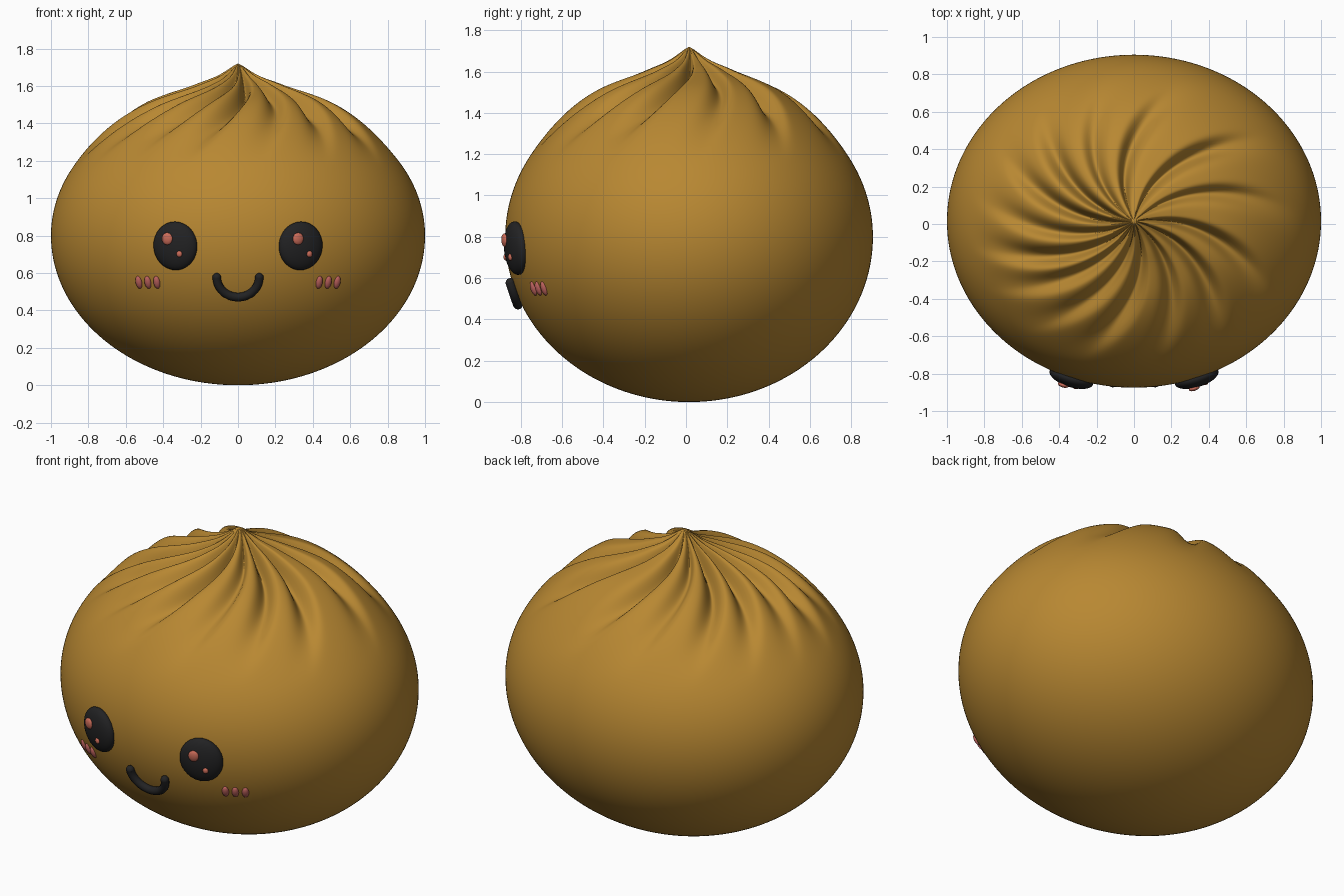
import bpy, bmesh, math
from mathutils import Vector, Matrix

if "Cube" in bpy.data.objects:
    bpy.data.objects.remove(bpy.data.objects["Cube"])


def material(name, rgb):
    m = bpy.data.materials.new(name)
    m.use_nodes = True
    m.diffuse_color = (*rgb, 1)
    m.node_tree.nodes["Principled BSDF"].inputs["Base Color"].default_value = (*rgb, 1)
    return m


DOUGH = material("golden dough", (0.48, 0.245, 0.032))
BLACK = material("soft black", (0.016, 0.016, 0.017))
SHINE = material("salmon shine", (0.6, 0.15, 0.1))
BLUSH = material("pink blush", (0.5, 0.12, 0.11))

RY, CY, MID = 0.89, 0.015, 0.8      # body depth, depth centre, widest height


def finish(bm, name, mat):
    me = bpy.data.meshes.new(name)
    bmesh.ops.recalc_face_normals(bm, faces=bm.faces)
    bm.to_mesh(me)
    bm.free()
    for p in me.polygons:
        p.use_smooth = True
    me.materials.append(mat)
    ob = bpy.data.objects.new(name, me)
    bpy.context.collection.objects.link(ob)
    return ob


def smooth(a, b, v):
    t = min(1, max(0, (v - a) / (b - a)))
    return t * t * (3 - 2 * t)


# Pleats: outer-end angle of each swirling groove
GROOVES = [77, 39, 7, -28, -54, -79, -106, -128, -149, -167, 172, 150, 128, 103]


def pleat(theta, r):
    amount = smooth(0.0, 0.22, r) * (1 - smooth(0.42, 0.9, r))
    if amount == 0:
        return 0
    total = 0
    for i, g in enumerate(GROOVES):
        centre = math.radians(g) + 0.85 * (0.78 - r)
        d = (theta - centre + math.pi) % math.tau - math.pi
        width = 0.065 if d > 0 else 0.13
        total += (1 + 0.25 * math.sin(i * 2.3)) * math.exp(-(d / width) ** 2)
    return amount * (0.035 - 0.085 * total)


# Body: round bun with a pinched, twisted top
def body_point(t, theta):
    r, up = math.cos(t), math.sin(t)
    if t < 0:
        rad, z = r, MID + MID * up
    else:
        d = pleat(theta, r)
        rad = r * (1 + d)
        z = MID + 0.78 * up + d * up + 0.14 * math.exp(-(r / 0.13) ** 1.4)
    return Vector((rad * math.cos(theta), CY + RY * rad * math.sin(theta), z))


SEG, RINGS = 288, 130
bm = bmesh.new()
rows = []
for j in range(1, RINGS):
    t = math.pi * (j / RINGS - 0.5)
    rows.append([bm.verts.new(body_point(t, math.tau * i / SEG)) for i in range(SEG)])
bottom = bm.verts.new((0, CY, 0))
top = bm.verts.new((0, CY, 1.72))
for i in range(SEG):
    k = (i + 1) % SEG
    bm.faces.new((bottom, rows[0][k], rows[0][i]))
    bm.faces.new((top, rows[-1][i], rows[-1][k]))
    for a, b in zip(rows, rows[1:]):
        bm.faces.new((a[i], a[k], b[k], b[i]))
finish(bm, "bun_body", DOUGH)


# Front surface frame: position, and axes right, outward, up
def surface(x, z):
    h = (z - MID) / MID
    y = -RY * math.sqrt(1 - x * x - h * h)
    n = Vector((x, y / RY ** 2, h / MID)).normalized()
    side = Vector((0, 0, 1)).cross(-n).normalized() * -1
    if side.x < 0:
        side = -side
    return Vector((x, y + CY, z)), side, n, side.cross(-n)


def pad(name, x, z, size, mat, offset=(0, 0, 0), segs=32):
    p, sx, n, sz = surface(x, z)
    place = Matrix((sx, n, sz)).transposed().to_4x4()
    place.translation = p + sx * offset[0] + n * offset[1] + sz * offset[2]
    bm = bmesh.new()
    bmesh.ops.create_uvsphere(bm, u_segments=segs, v_segments=segs // 2, radius=1)
    bmesh.ops.transform(bm, matrix=place @ Matrix.Diagonal((*size, 1)), verts=bm.verts)
    return finish(bm, name, mat)


# Eyes with shines, and blush marks, on both sides
for side, s in (("left", 1), ("right", -1)):
    ex, ez = s * 0.335, 0.745
    pad(side + "_eye", ex, ez, (0.122, 0.05, 0.13), BLACK)
    pad(side + "_eye_large_shine", ex, ez, (0.03, 0.014, 0.033), SHINE, (-0.03, 0.047, 0.042), 20)
    pad(side + "_eye_small_shine", ex, ez, (0.016, 0.01, 0.017), SHINE, (0.036, 0.046, -0.04), 16)
    for i in range(3):
        pad(f"{side}_blush_{i + 1}", s * (0.434 + 0.048 * i), 0.55,
            (0.019, 0.016, 0.036), BLUSH, segs=16)

# Smile: tube following the front surface
curve = bpy.data.curves.new("smile", "CURVE")
curve.dimensions = "3D"
curve.bevel_depth = 0.023
curve.bevel_resolution = 4
curve.use_fill_caps = True
N = 28
line = curve.splines.new("POLY")
line.points.add(N)
ends = []
for i in range(N + 1):
    a = math.pi * (1 + i / N)
    x, z = 0.112 * math.cos(a), 0.582 + 0.104 * math.sin(a)
    p, _, n, _ = surface(x, z)
    line.points[i].co = (*(p + n * 0.016), 1)
    if i in (0, N):
        ends.append((x, z))
smile = bpy.data.objects.new("smile", curve)
curve.materials.append(BLACK)
bpy.context.collection.objects.link(smile)
for i, (x, z) in enumerate(ends):
    pad(f"smile_end_{i + 1}", x, z, (0.023, 0.023, 0.023), BLACK, (0, 0.016, 0), 16)
